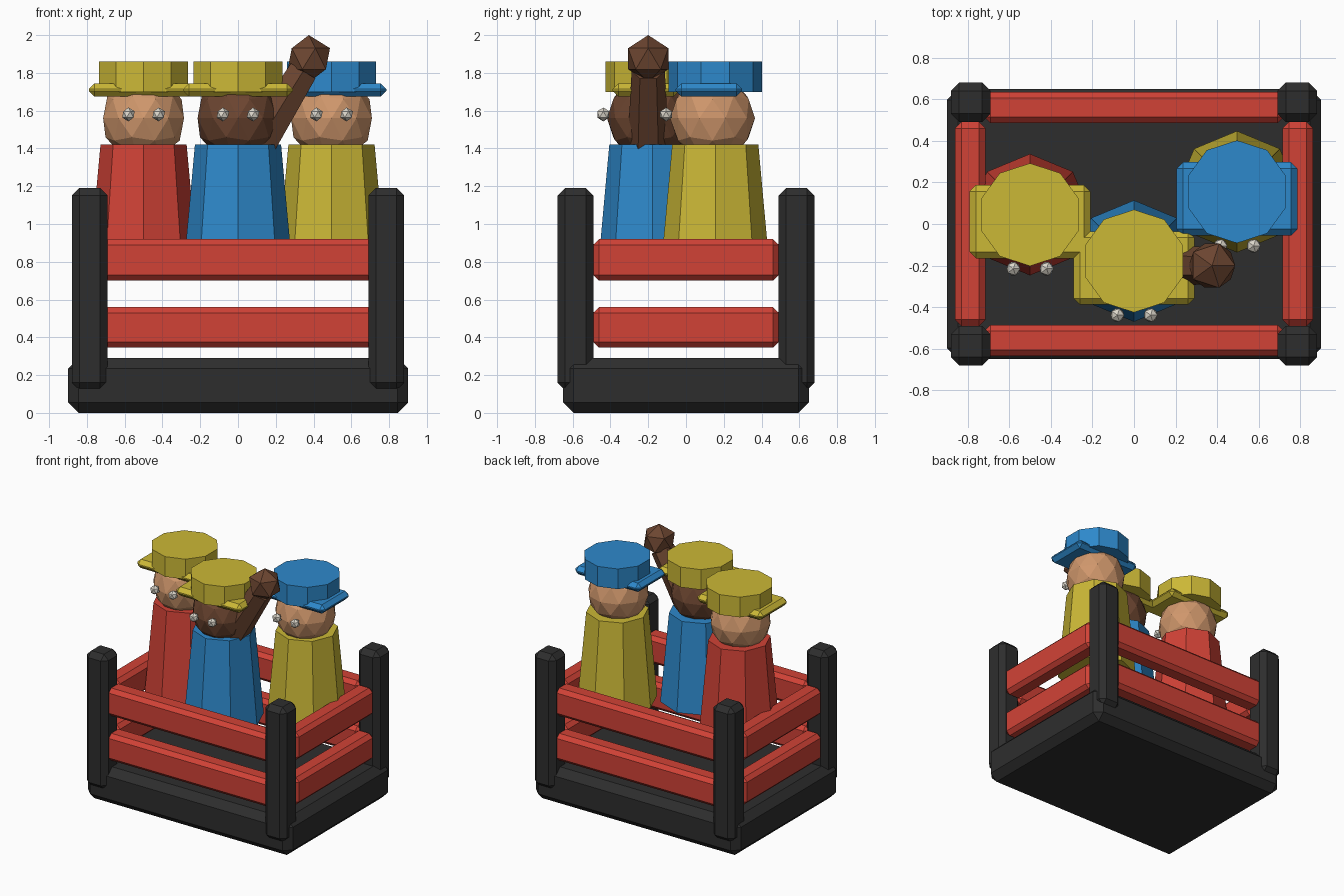
import bpy, math
from mathutils import Vector

if "Cube" in bpy.data.objects:
    bpy.data.objects.remove(bpy.data.objects["Cube"])


def material(name, color):
    m = bpy.data.materials.new(name)
    m.diffuse_color = (*color, 1)
    m.use_nodes = True
    m.node_tree.nodes["Principled BSDF"].inputs["Base Color"].default_value = m.diffuse_color
    return m


RED = material("red", (0.64, 0.055, 0.037))
BLUE = material("blue", (0.027, 0.25, 0.60))
YELLOW = material("yellow", (0.60, 0.48, 0.037))
BLACK = material("charcoal", (0.027, 0.027, 0.027))
TAN = material("tan skin", (0.63, 0.31, 0.15))
BROWN = material("brown skin", (0.15, 0.06, 0.03))
WHITE = material("eye white", (0.72, 0.68, 0.60))


def finish(name, mat):
    ob = bpy.context.object
    ob.name = name
    ob.data.materials.append(mat)
    return ob


def box(name, lo, hi, bevel, mat):
    """Chamfered box between two corners."""
    lo, hi = Vector(lo), Vector(hi)
    bpy.ops.mesh.primitive_cube_add(size=1, location=(lo + hi) / 2)
    ob = finish(name, mat)
    size = hi - lo
    for v in ob.data.vertices:
        v.co = Vector(a * b for a, b in zip(v.co, size))
    mod = ob.modifiers.new("chamfer", 'BEVEL')
    mod.width = bevel
    mod.segments = 1
    return ob


def cone(name, sides, r1, r2, start, end, mat):
    """Tapered prism running from start to end, with a corner facing y."""
    start, end = Vector(start), Vector(end)
    d = end - start
    bpy.ops.mesh.primitive_cone_add(
        vertices=sides, radius1=r1, radius2=r2, depth=d.length,
        location=(start + end) / 2, rotation=(0, math.atan2(d.x, d.z), 0))
    return finish(name, mat)


def ball(name, detail, r, loc, mat):
    bpy.ops.mesh.primitive_ico_sphere_add(subdivisions=detail, radius=r, location=loc)
    return finish(name, mat)


# Crate floor
box("base", (-0.9, -0.65, 0), (0.9, 0.65, 0.29), 0.055, BLACK)

# Corner posts
for sx in (-1, 1):
    for sy in (-1, 1):
        x, y = sx * 0.785, sy * 0.585
        box("corner_post", (x - 0.095, y - 0.095, 0.12), (x + 0.095, y + 0.095, 1.19), 0.04, BLACK)

# Two rails on each side
for z0, z1 in ((0.345, 0.56), (0.70, 0.92)):
    for s in (-1, 1):
        x, y = s * 0.787, s * 0.56
        box("long_rail", (-0.72, y - 0.075, z0), (0.72, y + 0.075, z1), 0.03, RED)
        box("short_rail", (x - 0.073, -0.49, z0), (x + 0.073, 0.49, z1), 0.03, RED)


def passenger(x, y, shirt, skin, cap):
    cone("body", 8, 0.292, 0.228, (x, y, 0.72), (x, y, 1.42), shirt)
    ball("head", 2, 0.225, (x, y - 0.015, 1.56), skin)
    for s in (-1, 1):
        ball("eye", 1, 0.037, (x + s * 0.08, y - 0.26, 1.58), WHITE)
    cone("hat_crown", 10, 0.247, 0.247, (x, y, 1.70), (x, y, 1.86), cap)
    box("hat_brim", (x - 0.29, y - 0.21, 1.675), (x + 0.29, y + 0.142, 1.745), 0.03, cap)


# Three passengers
passenger(-0.5, 0.045, RED, TAN, YELLOW)
passenger(0.0, -0.178, BLUE, BROWN, YELLOW)
passenger(0.495, 0.155, YELLOW, TAN, BLUE)

# Raised arm and fist of the middle passenger
cone("arm", 6, 0.115, 0.088, (0.03, -0.2, 1.3), (0.345, -0.2, 1.81), BROWN)
ball("fist", 1, 0.125, (0.375, -0.2, 1.875), BROWN)
